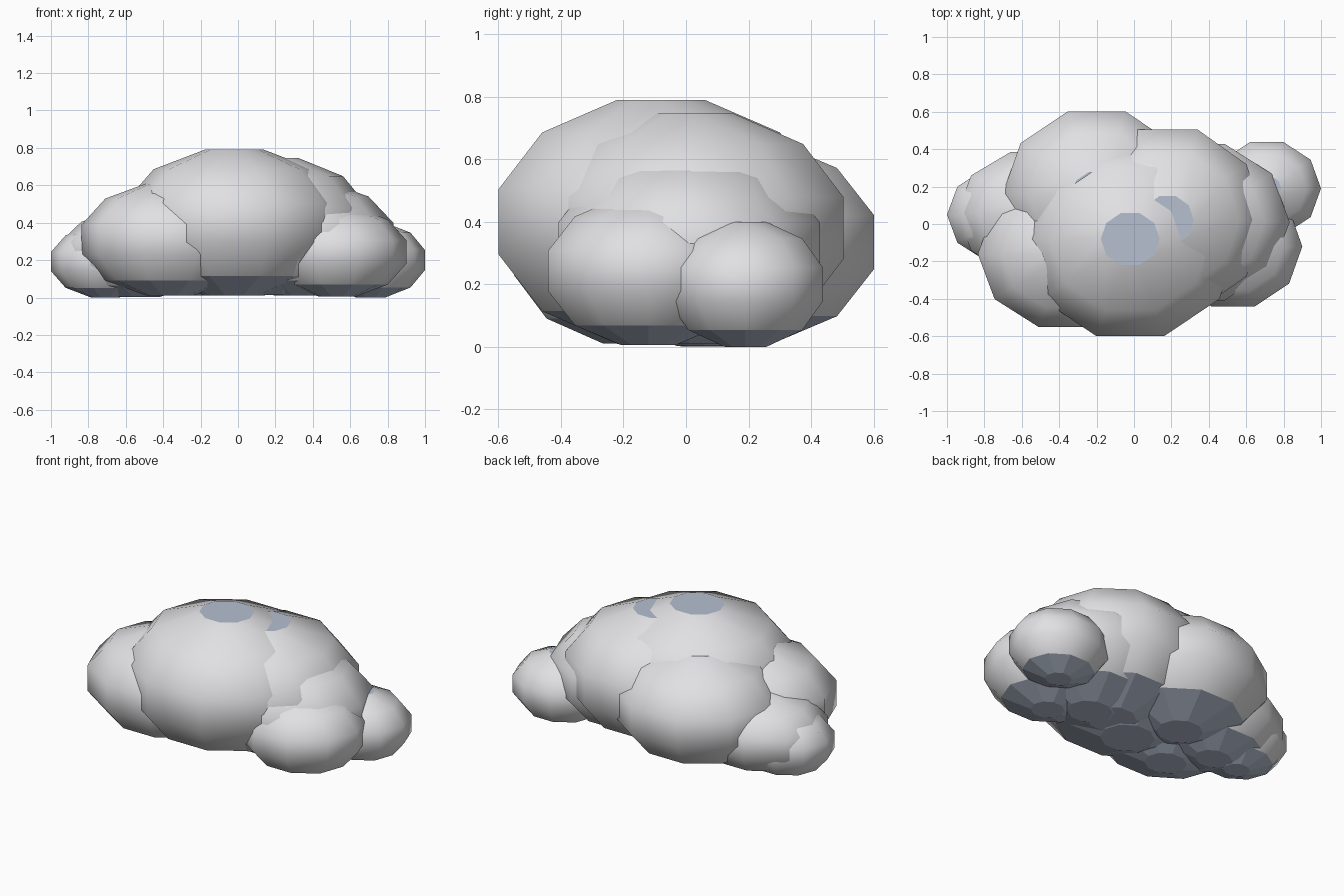
import bpy
import bmesh
import math

if "Cube" in bpy.data.objects:
    bpy.data.objects.remove(bpy.data.objects["Cube"])

SIDES = 10
RINGS = 6


def material(name, color):
    mat = bpy.data.materials.new(name)
    mat.diffuse_color = (*color, 1)
    mat.use_nodes = True
    mat.node_tree.nodes["Principled BSDF"].inputs["Base Color"].default_value = mat.diffuse_color
    return mat


pale = material("pale_grey", (0.75, 0.75, 0.77))
blue = material("blue_grey", (0.47, 0.53, 0.64))


def puff(name, center, radius):
    """Low-poly ellipsoid with flat ends; ends and the lowest band are blue."""
    bm = bmesh.new()
    rings = []
    for r in range(RINGS):
        polar = math.pi * (r + 0.5) / RINGS
        ring = []
        for s in range(SIDES):
            a = 2 * math.pi * s / SIDES
            ring.append(bm.verts.new((
                center[0] + radius[0] * math.sin(polar) * math.cos(a),
                center[1] + radius[1] * math.sin(polar) * math.sin(a),
                center[2] + radius[2] * math.cos(polar))))
        rings.append(ring)
    # side bands
    for r in range(RINGS - 1):
        lowest = r == RINGS - 2
        for s in range(SIDES):
            t = (s + 1) % SIDES
            f = bm.faces.new((rings[r][s], rings[r + 1][s], rings[r + 1][t], rings[r][t]))
            f.material_index = int(lowest)
            f.smooth = not lowest
    # flat top and bottom
    for ring in (rings[0], rings[-1][::-1]):
        f = bm.faces.new(ring)
        f.material_index = 1
        f.smooth = False
    mesh = bpy.data.meshes.new(name)
    bm.to_mesh(mesh)
    bm.free()
    mesh.materials.append(pale)
    mesh.materials.append(blue)
    obj = bpy.data.objects.new(name, mesh)
    bpy.context.collection.objects.link(obj)


# Large central puffs
puff("main_puff", (-0.02, -0.08, 0.40), (0.61, 0.565, 0.404))
puff("back_puff", (-0.20, 0.16, 0.335), (0.52, 0.48, 0.335))
puff("right_puff", (0.18, 0.02, 0.38), (0.54, 0.527, 0.38))
# Right side, stepping down
puff("outer_right_puff", (0.33, 0.01, 0.316), (0.52, 0.455, 0.317))
puff("front_right_puff", (0.53, -0.12, 0.243), (0.383, 0.35, 0.246))
puff("right_end_puff", (0.71, 0.19, 0.20), (0.30, 0.27, 0.207))
# Left side, stepping down
puff("front_left_puff", (-0.365, -0.16, 0.31), (0.487, 0.425, 0.31))
puff("back_left_puff", (-0.53, 0.058, 0.235), (0.435, 0.356, 0.24))
puff("left_end_puff", (-0.71, 0.05, 0.192), (0.30, 0.264, 0.198))
